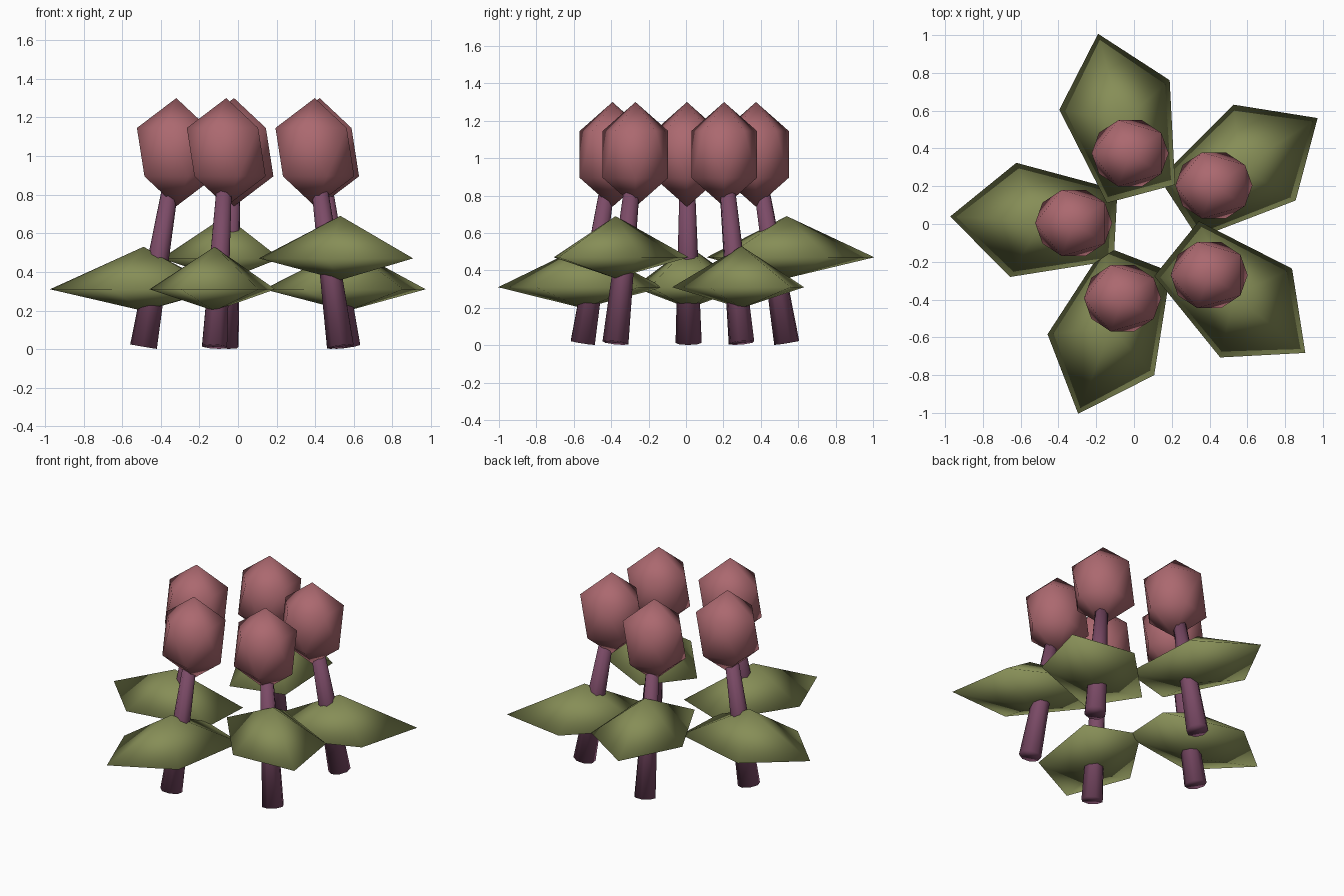
import bpy, bmesh, math
from mathutils import Matrix, Vector

cube = bpy.data.objects.get("Cube")
if cube:
    bpy.data.objects.remove(cube, do_unlink=True)


def material(name, rgb):
    mat = bpy.data.materials.new(name)
    mat.use_nodes = True
    mat.diffuse_color = (*rgb, 1)
    mat.node_tree.nodes["Principled BSDF"].inputs["Base Color"].default_value = (*rgb, 1)
    return mat


PINK = material("dusty pink", (0.41, 0.14, 0.16))
GREEN = material("olive green", (0.24, 0.27, 0.095))
PLUM = material("plum", (0.20, 0.07, 0.135))


def finish(name, bm, mat):
    bmesh.ops.recalc_face_normals(bm, faces=bm.faces)
    for face in bm.faces:
        face.smooth = True
    mesh = bpy.data.meshes.new(name)
    bm.to_mesh(mesh)
    bm.free()
    mesh.materials.append(mat)
    obj = bpy.data.objects.new(name, mesh)
    bpy.context.collection.objects.link(obj)


def make_bud(name, centre):
    # A stretched icosahedron with smooth normals
    bm = bmesh.new()
    shape = (Matrix.Translation(centre) @ Matrix.Diagonal((0.228, 0.206, 0.28, 1))
             @ Matrix.Rotation(math.pi, 4, 'Z'))
    bmesh.ops.create_icosphere(bm, subdivisions=1, radius=1, matrix=shape)
    finish(name, bm, PINK)


def make_stem(name, base, target):
    # A tapered tube leaning from the ground into the bud
    bm = bmesh.new()
    axis = (target - base) * 0.85
    turn = axis.to_track_quat('Z', 'Y').to_matrix().to_4x4()
    bmesh.ops.create_cone(bm, cap_ends=True, segments=8, radius1=0.07, radius2=0.041,
                          depth=axis.length,
                          matrix=Matrix.Translation(base + axis / 2) @ turn)
    finish(name, bm, PLUM)


def make_leaf(name, centre, angle):
    # A long pentagon rim joined to a high point above and a low point below
    bm = bmesh.new()
    corners = [i * math.tau / 5 for i in range(5)]
    rim = [bm.verts.new((0.485 * math.cos(a), 0.318 * math.sin(a), 0)) for a in corners]
    for height in (0.22, -0.112):
        tip = bm.verts.new((0, 0, height))
        for i in range(5):
            bm.faces.new((rim[i - 1], rim[i], tip))
    bm.transform(Matrix.Translation(centre) @ Matrix.Rotation(angle, 4, 'Z'))
    finish(name, bm, GREEN)


# Five flowers in a ring, leaning inwards, with two leaves set higher
middle = Vector((0.084, -0.016, 0))
for k, leaf_height in enumerate((0.31, 0.47, 0.31, 0.31, 0.47)):
    angle = math.radians(33 + 72 * k)
    out = Vector((math.cos(angle), math.sin(angle), 0))
    base = middle + out * 0.574 + Vector((0, 0, 0.013))
    bud = middle + out * 0.404 + Vector((0, 0, 1.02))
    make_stem(f"stem_{k + 1}", base, bud)
    make_bud(f"bud_{k + 1}", bud)
    make_leaf(f"leaf_{k + 1}", Vector((base.x, base.y, leaf_height)), angle)
